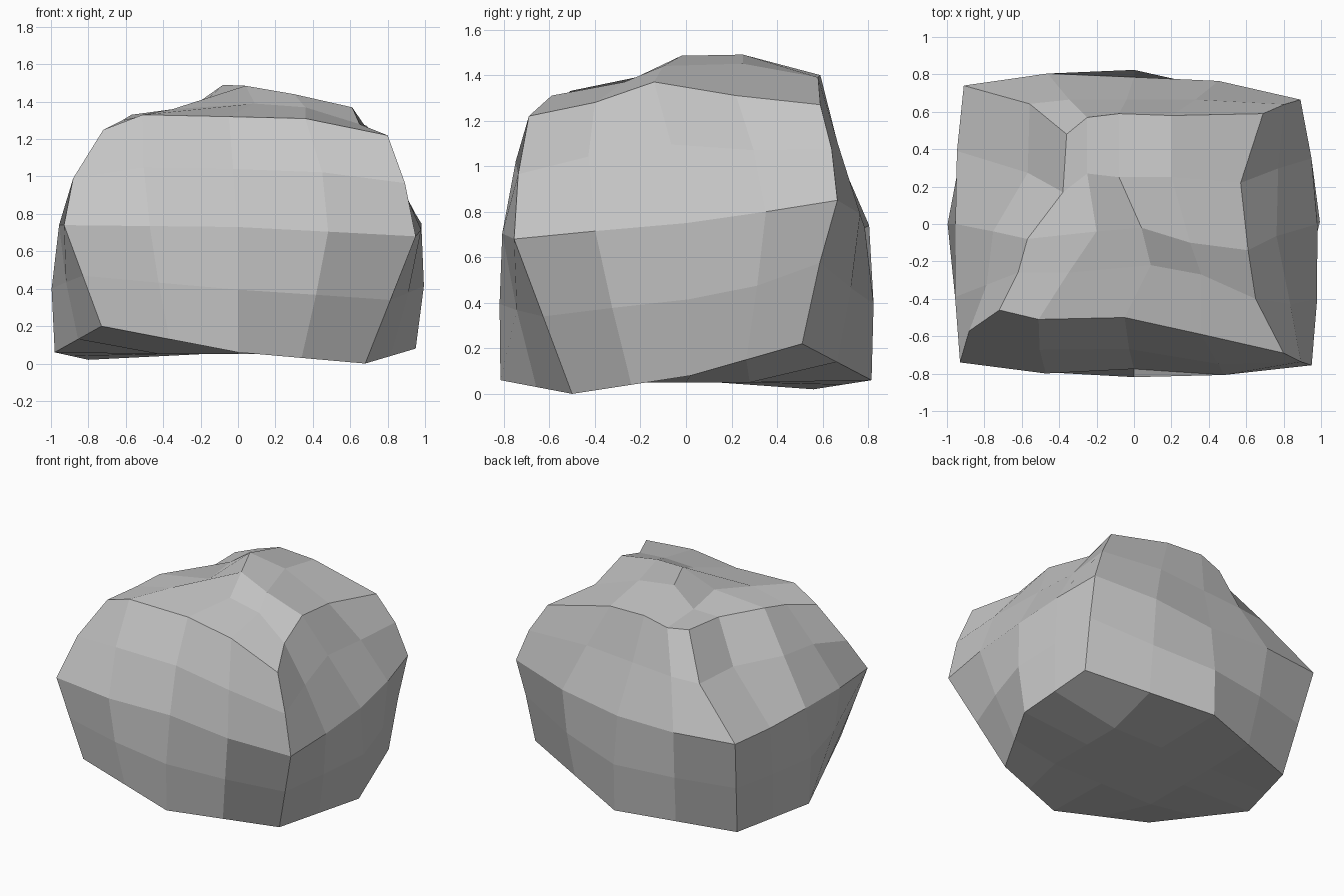
import bpy, bmesh
from mathutils import Vector

if "Cube" in bpy.data.objects:
    bpy.data.objects.remove(bpy.data.objects["Cube"])

# Corner and mid-side points, anticlockwise from the front left corner
base = [(-.73, -.72, .20), (0, -.815, .06), (.68, -.50, 0), (.95, .02, .08),
        (.845, .51, .22), (0, .815, .06), (-.80, .56, .02), (-.98, 0, .06)]
waist = [(-.93, -.74, .74), (0, -.775, .73), (.95, -.755, .68), (.98, 0, .75),
         (.89, .665, .85), (0, .785, .73), (-.91, .74, .75), (-.955, 0, .74)]

# Rim of the crown and its lumpy inner rows
rim = [(-.72, -.46, 1.25), (-.51, -.51, 1.33), (-.05, -.50, 1.32), (.36, -.59, 1.31),
       (.80, -.69, 1.22), (.65, -.40, 1.28), (.61, -.14, 1.37), (.57, .22, 1.31),
       (.69, .59, 1.27), (.20, .58, 1.39), (-.08, .59, 1.40), (-.25, .57, 1.35),
       (-.36, .48, 1.33), (-.38, .17, 1.31), (-.57, -.08, 1.33), (-.62, -.26, 1.30)]
crown = [[(-.35, -.26, 1.36), (.09, -.22, 1.39), (.36, -.27, 1.37)],
         [(-.20, -.04, 1.38), (.04, -.02, 1.485), (.30, -.10, 1.44)],
         [(-.25, .27, 1.37), (-.08, .25, 1.49), (.20, .25, 1.45)]]


def between(a, b, sx, sy):
    m = (Vector(a) + Vector(b)) / 2
    return Vector((m.x * sx, m.y * sy, m.z))


def refine(ring, sx, sy):
    """Add a slightly swollen point between neighbours."""
    out = []
    for i, p in enumerate(ring):
        out += [Vector(p), between(p, ring[(i + 1) % len(ring)], sx, sy)]
    return out


base, waist = refine(base, 1.0, 1.0), refine(waist, 1.015, 1.055)
rim = [Vector(p) for p in rim]

# Lower ring swells most at mid-side
swell = [1.0, 1.015, 1.03, 1.015]
lower = [between(a, b, swell[i % 4], swell[i % 4])
         for i, (a, b) in enumerate(zip(base, waist))]
lower[8].z += .04

# Upper ring bulges at the front right, with dents on the right and left
dents = {0: (-.04, .04, -.02), 5: (-.04, 0, .03), 6: (-.08, .01, .02), 7: (-.02, 0, 0),
         12: (.09, .02, 0), 13: (.08, 0, 0)}
upper = []
for i, (a, b) in enumerate(zip(waist, rim)):
    m = between(a, b, 1, 1)
    s = 1.02 if i % 4 == 0 else 1.02 + .045 * (m.x - m.y)
    p = between(a, b, s, s) + Vector((0, 0, .015))
    p += Vector(dents.get(i, (0, 0, 0)))
    p.y = min(p.y, .665)
    upper.append(p)

bm = bmesh.new()
rings = [[bm.verts.new(p) for p in ring] for ring in (base, lower, waist, upper, rim)]
n = len(base)
for lo, hi in zip(rings, rings[1:]):
    for i in range(n):
        j = (i + 1) % n
        bm.faces.new((lo[i], lo[j], hi[j], hi[i]))


def cap(edge, inner):
    """Close a ring with a four by four grid around nine inner points."""
    grid = [edge[0:5]]
    for k, row in enumerate(inner):
        grid.append([edge[15 - k]] + [bm.verts.new(p) for p in row] + [edge[5 + k]])
    grid.append([edge[i] for i in (12, 11, 10, 9, 8)])
    for r in range(4):
        for c in range(4):
            bm.faces.new((grid[r][c], grid[r][c + 1], grid[r + 1][c + 1], grid[r + 1][c]))


# Crown and flat underside
cap(rings[-1], crown)
cap(rings[0], [[(x, y, .05) for x in (-.42, 0, .40)] for y in (-.33, 0, .28)])
bmesh.ops.recalc_face_normals(bm, faces=bm.faces)

mesh = bpy.data.meshes.new("boulder")
bm.to_mesh(mesh)
bm.free()
stone = bpy.data.materials.new("grey stone")
stone.diffuse_color = (.56, .56, .56, 1)
stone.use_nodes = True
stone.node_tree.nodes["Principled BSDF"].inputs["Base Color"].default_value = stone.diffuse_color
mesh.materials.append(stone)
bpy.context.collection.objects.link(bpy.data.objects.new("boulder", mesh))
